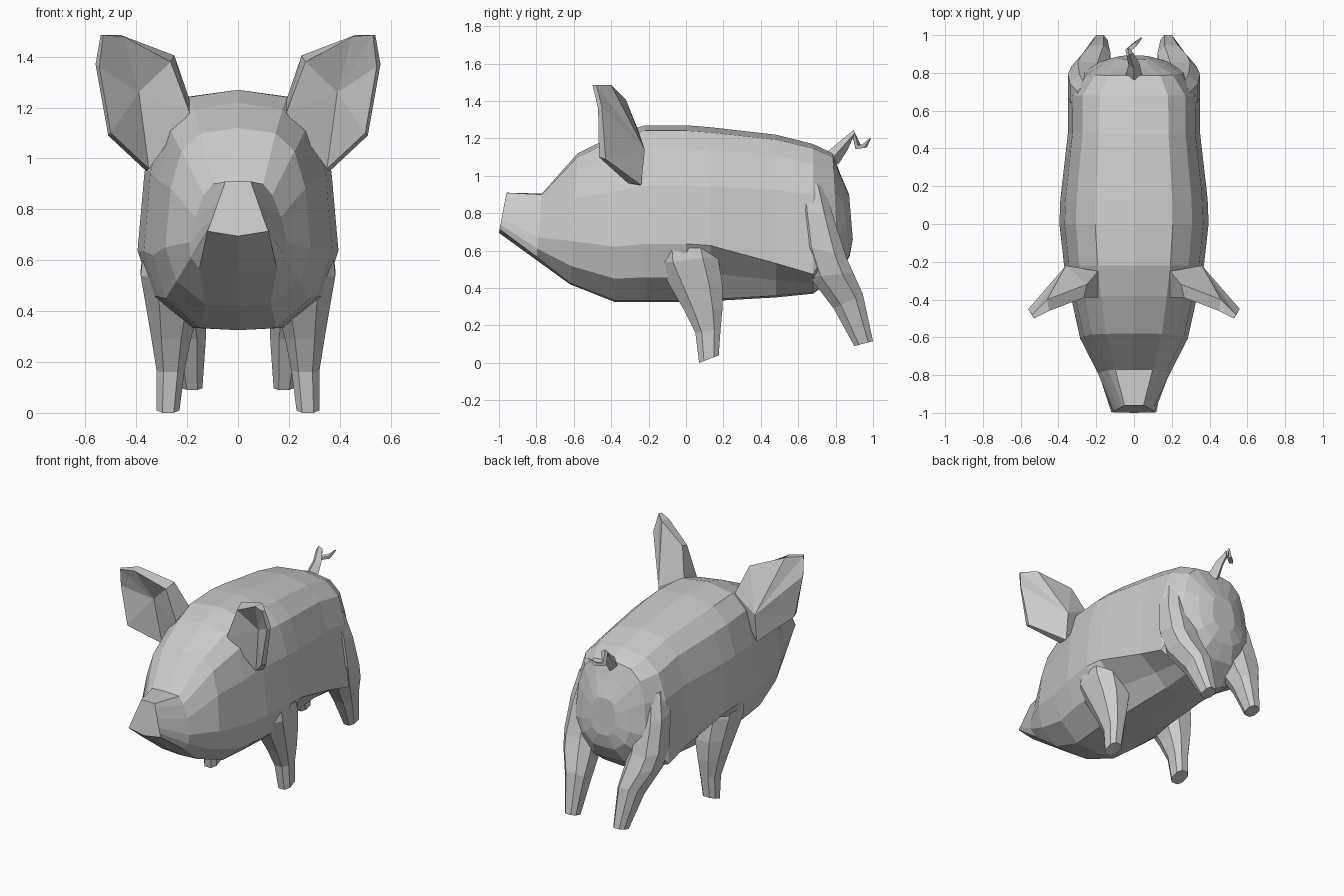
import bpy, bmesh

if "Cube" in bpy.data.objects:
    bpy.data.objects.remove(bpy.data.objects["Cube"])


def make_object(name, verts, faces, mirror=False):
    mesh = bpy.data.meshes.new(name)
    mesh.from_pydata(verts, [], faces)
    bm = bmesh.new()
    bm.from_mesh(mesh)
    bmesh.ops.recalc_face_normals(bm, faces=bm.faces)
    bm.to_mesh(mesh)
    bm.free()
    obj = bpy.data.objects.new(name, mesh)
    bpy.context.collection.objects.link(obj)
    if mirror:
        obj.modifiers.new("Mirror", 'MIRROR').use_axis[0] = True
    return obj


def bands(n, count):
    return [(r * n + i, r * n + (i + 1) % n, (r + 1) * n + (i + 1) % n, (r + 1) * n + i)
            for r in range(count - 1) for i in range(n)]


def loft(name, rings, mirror=False):
    n = len(rings[0])
    verts = [p for ring in rings for p in ring]
    caps = [tuple(range(n)), tuple(range(len(verts) - n, len(verts)))]
    return make_object(name, verts, bands(n, len(rings)) + caps, mirror)


# Half cross-sections, top to bottom: (width fraction, height fraction)
ROUND = [(0, 1), (.52, .97), (.78, .87), (.93, .66), (1, .33), (.85, .14), (.45, .01), (0, 0)]
SNOUT = [(0, 1), (.42, 1), (.5, .86), (.68, .58), (.82, .35), (.92, .2), (1, .09), (0, 0)]
CHEEK = [((a + c) / 2, (b + d) / 2) for (a, b), (c, d) in zip(ROUND, SNOUT)]


def belly(edge):  # flank ends at the given height, then tucks inwards
    return ROUND[:4] + [(1, edge), (.64, edge * .5), (.4, .01), (0, 0)]


def section(y, top, bottom, width, tilt, shape):
    half = [(w * width, y + tilt * (h - .5), bottom + h * (top - bottom)) for w, h in shape]
    return half + [(-x, yy, z) for x, yy, z in half[-2:0:-1]]


# Body with head and snout, front to back
loft("body", [section(*s) for s in [
    (-.98, .91, .695, .12, .04, SNOUT),
    (-.785, .905, .55, .21, .03, CHEEK),
    (-.60, 1.12, .42, .285, .04, ROUND),
    (-.38, 1.22, .325, .335, 0, ROUND),
    (-.22, 1.27, .325, .37, 0, ROUND),
    (0, 1.27, .325, .395, 0, ROUND),
    (.13, 1.26, .33, .39, 0, belly(.32)),
    (.48, 1.22, .35, .35, 0, belly(.21)),
    (.68, 1.17, .37, .348, 0, belly(.13)),
    (.80, 1.12, .47, .265, -.03, ROUND),
    (.85, 1.01, .57, .18, -.05, ROUND),
    (.882, .90, .66, .09, -.02, ROUND)]])


# Legs: chamfered box rings, (x0, x1, y0, y1, z, rise towards the back)
def leg_ring(x0, x1, y0, y1, z, rise):
    corners = [(1, -.5), (1, .5), (.5, 1), (-.5, 1), (-1, .5), (-1, -.5), (-.5, -1), (.5, -1)]
    return [((x0 + x1) / 2 + u * (x1 - x0) / 2, (y0 + y1) / 2 + v * (y1 - y0) / 2,
             z + rise * v / 2) for u, v in corners]


loft("front_legs", [leg_ring(*r) for r in [
    (.15, .37, -.15, .14, .66, .04),
    (.14, .383, -.15, .17, .55, .04),
    (.15, .362, -.09, .195, .42, 0),
    (.185, .34, -.015, .195, .29, 0),
    (.21, .32, .05, .185, .17, .02),
    (.23, .32, .07, .175, .02, .04)]], True)

# Hind legs with haunches sinking into the flank
loft("hind_legs", [leg_ring(*r) for r in [
    (.14, .30, .60, .74, .96, -.03),
    (.14, .338, .60, .79, .80, -.05),
    (.14, .35, .61, .855, .60, -.06),
    (.13, .33, .66, .895, .47, .02),
    (.125, .27, .79, .945, .33, .08),
    (.14, .22, .90, 1.0, .103, .026)]], True)

# Ears: thick cupped shells, front rim and back rim closed by a hollow and a bulge
front_rim = [(.19, -.39, 1.18), (.265, -.39, 1.38), (.45, -.46, 1.48), (.53, -.50, 1.485),
             (.545, -.47, 1.36), (.50, -.465, 1.1), (.35, -.31, .96)]
back_rim = [(.19, -.25, 1.23), (.25, -.32, 1.405), (.46, -.40, 1.485), (.54, -.48, 1.485),
            (.56, -.45, 1.37), (.51, -.43, 1.09), (.36, -.24, .95)]
n = len(front_rim)
faces = bands(n, 2)
for start, centre in ((0, 2 * n), (n, 2 * n + 1)):
    faces += [(start + i, start + (i + 1) % n, centre) for i in range(n)]
make_object("ears", front_rim + back_rim + [(.39, -.34, 1.26), (.36, -.22, 1.14)], faces, True)

# Curly tail: four-sided tapering tube
path = [(0, .78, 1.09, .045), (0, .845, 1.165, .03), (-.02, .895, 1.225, .02),
        (-.03, .92, 1.155, .018), (.01, .955, 1.16, .015), (.04, .985, 1.2, .004)]
curve = bpy.data.curves.new("tail", 'CURVE')
curve.dimensions = '3D'
curve.bevel_depth = 1
curve.bevel_resolution = 0
curve.use_fill_caps = True
spline = curve.splines.new('POLY')
spline.points.add(len(path) - 1)
for point, (x, y, z, r) in zip(spline.points, path):
    point.co = (x, y, z, 1)
    point.radius = r
tail = bpy.data.objects.new("tail", curve)
bpy.context.collection.objects.link(tail)
bpy.context.view_layer.objects.active = tail
tail.select_set(True)
bpy.ops.object.convert(target='MESH')
bpy.ops.object.shade_flat()
